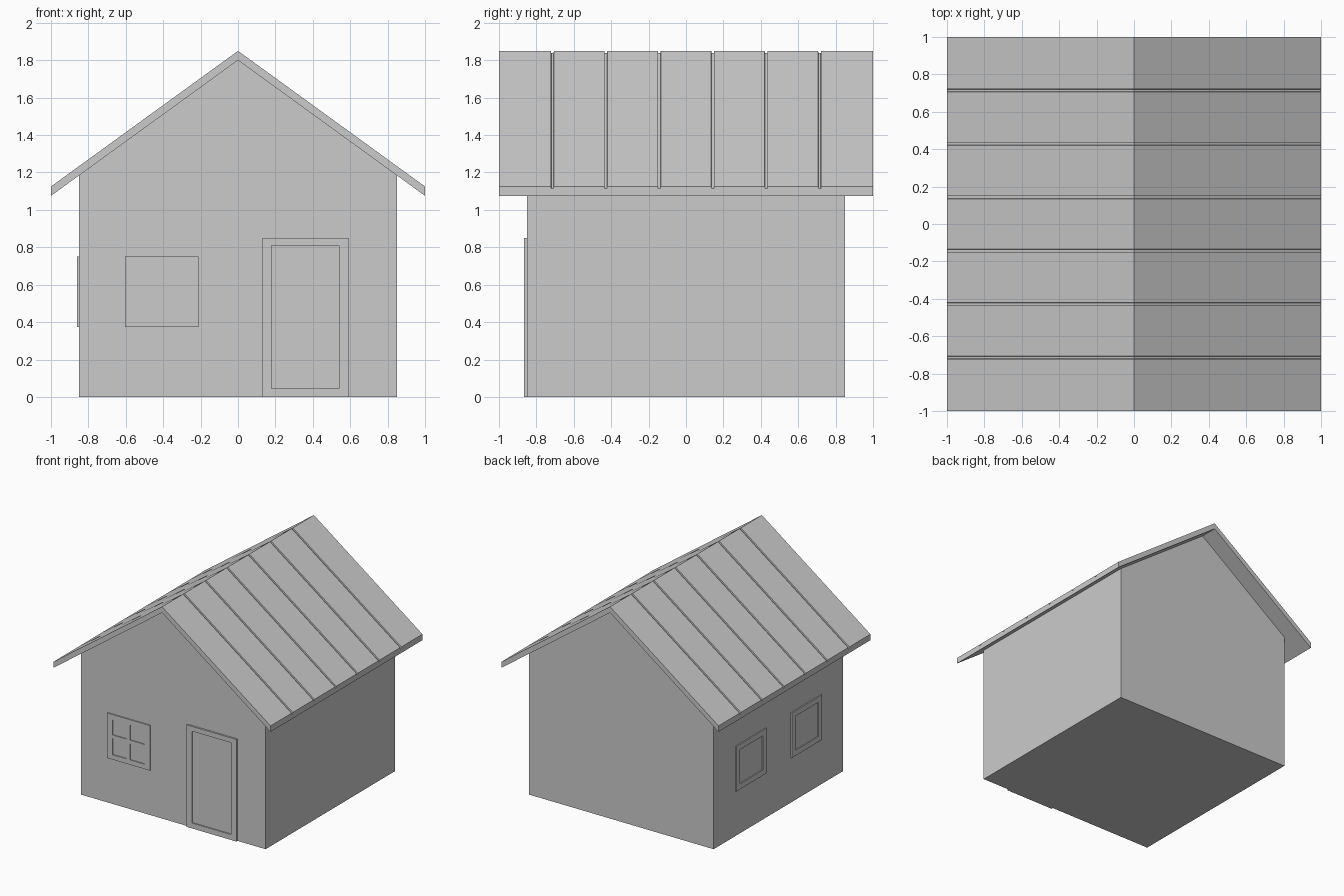
import bpy, bmesh, math

if "Cube" in bpy.data.objects:
    bpy.data.objects.remove(bpy.data.objects["Cube"])

HALF = 0.85                  # half width of the walls
APEX, SLOPE = 1.80, 0.725    # underside of roof: z = APEX - SLOPE * |x|
THICK = 0.05                 # vertical roof thickness


def finish(bm, name, recalc=True):
    if recalc:
        bmesh.ops.recalc_face_normals(bm, faces=bm.faces[:])
    mesh = bpy.data.meshes.new(name)
    bm.to_mesh(mesh)
    bm.free()
    ob = bpy.data.objects.new(name, mesh)
    bpy.context.collection.objects.link(ob)
    return ob


def loft(name, rings):
    """Join equal closed profiles lying along y, with capped ends."""
    bm = bmesh.new()
    rows = [[bm.verts.new(p) for p in ring] for ring in rings]
    n = len(rows[0])
    for a, b in zip(rows, rows[1:]):
        for i in range(n):
            j = (i + 1) % n
            bm.faces.new((a[i], a[j], b[j], b[i]))
    bm.faces.new(rows[0])
    bm.faces.new(rows[-1])
    return finish(bm, name)


def framed_panel(name, us, vs, depth, recess, side=False):
    """Raised frame on a wall; every odd cell of the grid is a recessed pane."""
    bm = bmesh.new()
    grid = [[bm.verts.new((u, -depth, v)) for v in vs] for u in us]
    panes = []
    for i in range(len(us) - 1):
        for j in range(len(vs) - 1):
            f = bm.faces.new((grid[i][j], grid[i + 1][j],
                              grid[i + 1][j + 1], grid[i][j + 1]))
            if i % 2 and j % 2:
                panes.append(f)
    bm.normal_update()
    rim = [e for e in bm.edges if e.is_boundary]
    new = bmesh.ops.extrude_edge_only(bm, edges=rim)["geom"]
    for v in new:
        if isinstance(v, bmesh.types.BMVert):
            v.co.y = 0
    bmesh.ops.inset_individual(bm, faces=panes, thickness=0, depth=-recess)
    ob = finish(bm, name, recalc=False)
    if side:
        ob.rotation_euler.z = -math.pi / 2
        ob.location.x = -HALF
    else:
        ob.location.y = -HALF
    return ob


# Walls with gable ends
eave = APEX - SLOPE * HALF
outline = [(-HALF, 0), (HALF, 0), (HALF, eave), (0, APEX), (-HALF, eave)]
loft("walls", [[(x, y, z) for x, z in outline] for y in (-HALF, HALF)])


# Roof with narrow grooves between seven boards
def roof_ring(y, drop):
    low = APEX - SLOPE
    top = THICK - drop
    return [(-1, y, low), (0, y, APEX), (1, y, low),
            (1, y, low + top), (0, y, APEX + top), (-1, y, low + top)]


rings = [roof_ring(-1, 0)]
for k in range(1, 7):
    y = -1 + 2 * k / 7
    rings += [roof_ring(y - 0.008, 0), roof_ring(y - 0.006, 0.012),
              roof_ring(y + 0.006, 0.012), roof_ring(y + 0.008, 0)]
rings.append(roof_ring(1, 0))
loft("roof", rings)

# Front door and four-pane window
framed_panel("door", [0.13, 0.18, 0.54, 0.59], [0, 0.045, 0.81, 0.85], 0.015, 0.01)
framed_panel("front_window", [-0.605, -0.555, -0.425, -0.395, -0.26, -0.21],
             [0.375, 0.415, 0.55, 0.58, 0.705, 0.75], 0.01, 0.008)

# Two single-pane windows on the left wall
for label, c in (("back", -0.365), ("front", 0.365)):
    framed_panel(f"side_window_{label}", [c - 0.2, c - 0.15, c + 0.15, c + 0.2],
                 [0.375, 0.42, 0.705, 0.75], 0.01, 0.008, side=True)
